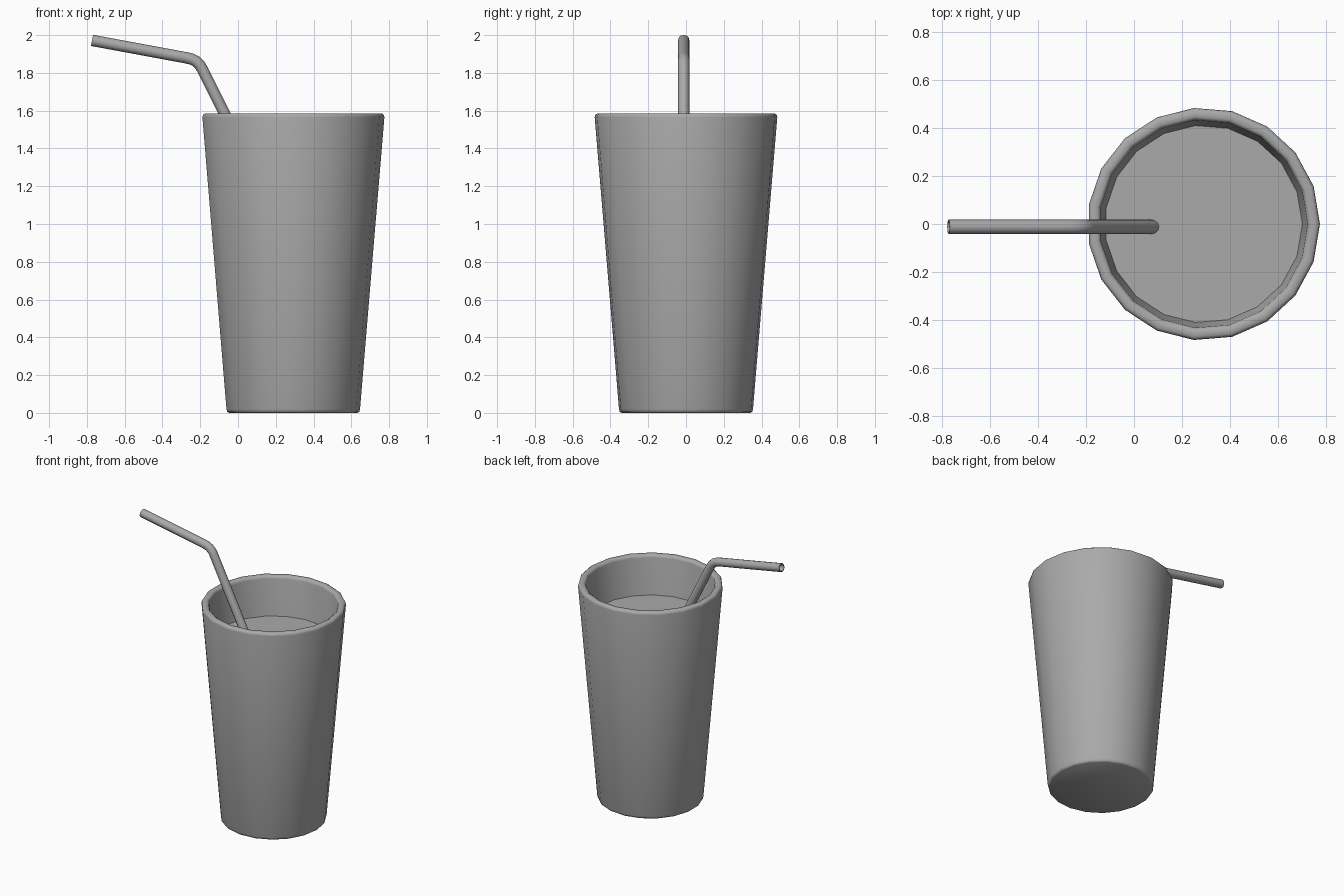
import bpy, bmesh, math
from mathutils import Vector

cube = bpy.data.objects.get("Cube")
if cube:
    bpy.data.objects.remove(cube, do_unlink=True)

SIDES = 19
CUP_X = 0.29
STRAW_Y = -0.012


def make_material(name, color):
    mat = bpy.data.materials.new(name)
    mat.use_nodes = True
    mat.diffuse_color = color
    mat.node_tree.nodes["Principled BSDF"].inputs["Base Color"].default_value = color
    return mat


grey = make_material("plain grey", (0.4, 0.4, 0.4, 1))


def finish(name, bm, angle):
    mesh = bpy.data.meshes.new(name)
    bmesh.ops.recalc_face_normals(bm, faces=bm.faces)
    bm.to_mesh(mesh)
    bm.free()
    mesh.materials.append(grey)
    obj = bpy.data.objects.new(name, mesh)
    bpy.context.collection.objects.link(obj)
    bpy.ops.object.select_all(action='DESELECT')
    obj.select_set(True)
    bpy.context.view_layer.objects.active = obj
    bpy.ops.object.shade_smooth_by_angle(angle=math.radians(angle))
    return obj


def bridge(bm, a, b):
    n = len(a)
    for i in range(n):
        j = (i + 1) % n
        bm.faces.new((a[i], a[j], b[j], b[i]))


def ring(bm, center, u, v, radius, count):
    steps = [math.tau * i / count for i in range(count)]
    return [bm.verts.new(center + radius * (u * math.cos(t) + v * math.sin(t)))
            for t in steps]


def lathe(name, profile, angle):
    """Turn a (radius, height) profile and cap both ends."""
    bm = bmesh.new()
    rings = [ring(bm, Vector((CUP_X, 0, z)), Vector((1, 0, 0)), Vector((0, 1, 0)), r, SIDES)
             for r, z in profile]
    for a, b in zip(rings, rings[1:]):
        bridge(bm, a, b)
    bm.faces.new(rings[0])
    bm.faces.new(rings[-1])
    return finish(name, bm, angle)


# Tapered cup with a rounded foot and rim, hollow down to its floor
lathe("cup", [(0.342, 0), (0.352, 0.006), (0.356, 0.02), (0.485, 1.565),
              (0.482, 1.578), (0.472, 1.585), (0.448, 1.585), (0.438, 1.578),
              (0.434, 1.565), (0.308, 0.05)], 50)

# Drink filling the cup
lathe("drink", [(0.306, 0.055), (0.4115, 1.3)], 30)

# Bent hollow straw: rings follow the path, outer wall out and inner wall back
path = [(0.56, 0.32), (-0.188, 1.818), (-0.203, 1.843), (-0.222, 1.861),
        (-0.246, 1.873), (-0.275, 1.88), (-0.773, 1.972)]
points = [Vector((x, STRAW_Y, z)) for x, z in path]
side = Vector((0, 1, 0))
bm = bmesh.new()
walls = []
for radius in (0.03, 0.024):
    wall = []
    for i, p in enumerate(points):
        along = (points[min(i + 1, len(points) - 1)] - points[max(i - 1, 0)]).normalized()
        wall.append(ring(bm, p, side, along.cross(side), radius, 12))
    walls.append(wall)
outer, inner = walls
loop = outer + inner[::-1]
for a, b in zip(loop, loop[1:] + loop[:1]):
    bridge(bm, a, b)
finish("straw", bm, 50)
